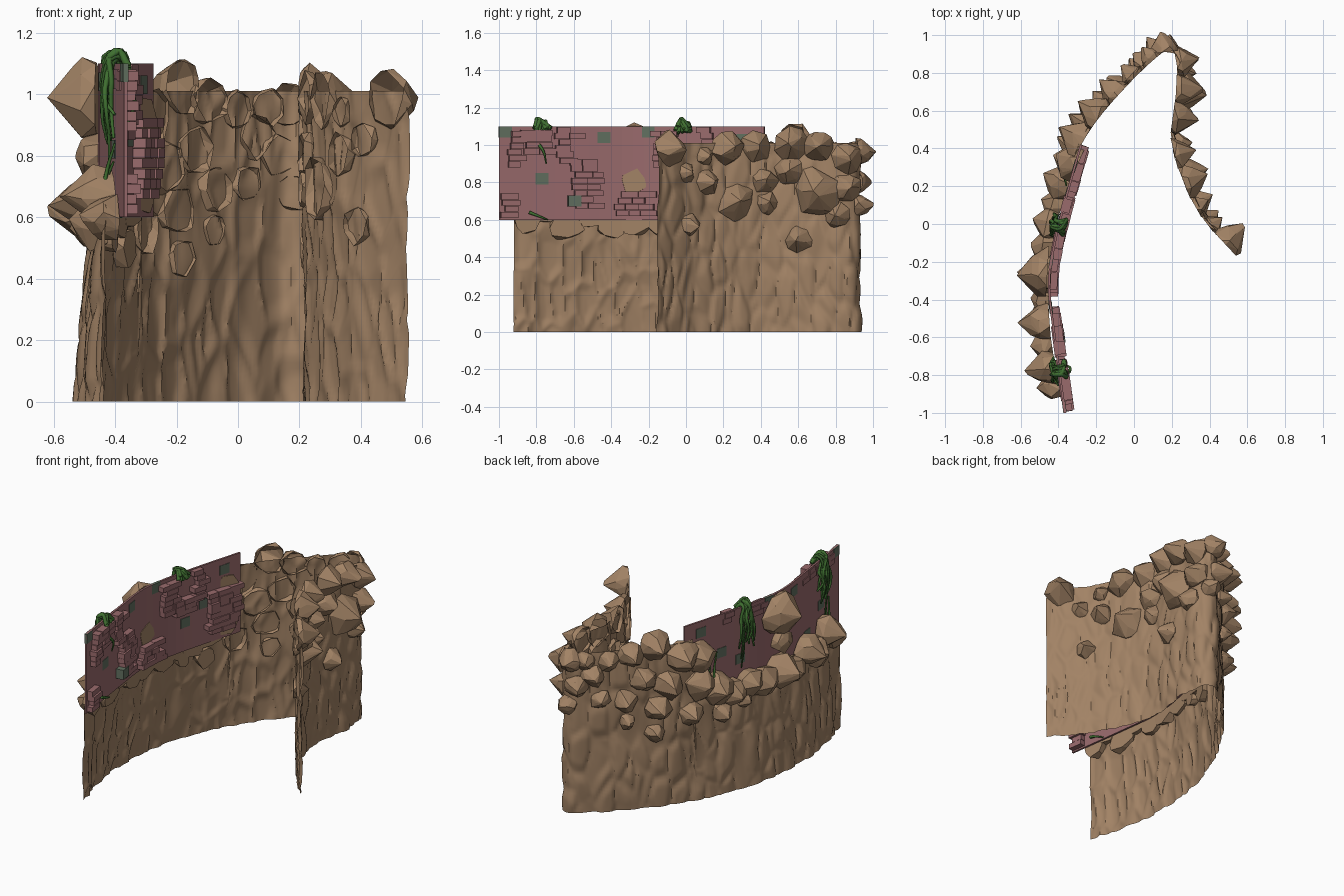
import bpy, bmesh, math, random
from mathutils import Vector, noise
from mathutils.geometry import interpolate_bezier

if "Cube" in bpy.data.objects:
    bpy.data.objects.remove(bpy.data.objects["Cube"])

random.seed(7)
UP = Vector((0, 0, 1))


def material(name, rgb):
    m = bpy.data.materials.new(name)
    m.diffuse_color = (*rgb, 1)
    m.use_nodes = True
    m.node_tree.nodes["Principled BSDF"].inputs["Base Color"].default_value = m.diffuse_color
    return m


ROCK = material("brown rock", (0.36, 0.225, 0.13))
BRICK = material("pink brick", (0.32, 0.145, 0.15))
STONE = material("grey green stone", (0.12, 0.16, 0.115))
VINE = material("vine green", (0.05, 0.16, 0.03))
DARK_VINE = material("dark vine green", (0.035, 0.11, 0.022))


def add_object(name, bm, mat, smooth=None):
    me = bpy.data.meshes.new(name)
    bm.to_mesh(me)
    bm.free()
    ob = bpy.data.objects.new(name, me)
    me.materials.append(mat)
    bpy.context.collection.objects.link(ob)
    if smooth:
        bpy.ops.object.select_all(action='DESELECT')
        ob.select_set(True)
        bpy.context.view_layer.objects.active = ob
        bpy.ops.object.shade_smooth_by_angle(angle=math.radians(smooth))
    return ob


class Path:
    """Smooth plan line sampled by arc length, with an outward normal."""
    def __init__(self, pts):
        p = [Vector((x, y, 0)) for x, y in pts]
        self.pts = []
        for i in range(len(p) - 1):
            a, b = p[max(i - 1, 0)], p[min(i + 2, len(p) - 1)]
            self.pts += interpolate_bezier(p[i], p[i] + (p[i + 1] - a) / 6,
                                           p[i + 1] - (b - p[i]) / 6, p[i + 1], 16)[:-1]
        self.pts.append(p[-1])
        self.len = [0]
        for a, b in zip(self.pts, self.pts[1:]):
            self.len.append(self.len[-1] + (b - a).length)
        self.total = self.len[-1]

    def at(self, s):
        i = 0
        while i < len(self.pts) - 2 and self.len[i + 1] < s:
            i += 1
        a, b = self.pts[i], self.pts[i + 1]
        d = (b - a).normalized()
        return a + d * (s - self.len[i]), Vector((-d.y, d.x, 0)), d

    def s_of_y(self, y, right=False):
        ok = [i for i, p in enumerate(self.pts) if (p.x > 0.19) == right]
        return self.len[min(ok, key=lambda i: abs(self.pts[i].y - y))]

    def s_of_x(self, x):
        ok = [i for i, p in enumerate(self.pts) if p.x < 0.2 and p.y > 0.2]
        return self.len[min(ok, key=lambda i: abs(self.pts[i].x - x))]


cliff = Path([(-0.43, -0.92), (-0.485, -0.6), (-0.495, -0.3), (-0.455, 0), (-0.345, 0.32),
              (-0.22, 0.54), (-0.05, 0.74), (0.1, 0.885), (0.17, 0.925), (0.235, 0.875),
              (0.237, 0.7), (0.215, 0.45), (0.28, 0.22), (0.38, 0.035), (0.548, -0.155)])
wall = Path([(-0.365, -1.0), (-0.42, -0.6), (-0.45, -0.32), (-0.42, -0.1),
             (-0.36, 0.14), (-0.28, 0.42)])

# cliff sheet: lumpy columns of rock, low and leaning under the brick wall
step_s = cliff.s_of_y(0.37)
bm = bmesh.new()
cols, rows = 260, 56
grid = []
for i in range(cols + 1):
    s = cliff.total * i / cols
    p, n, d = cliff.at(s)
    h = 0.64 + 0.04 * noise.noise((s * 9, 3, 0)) if s < step_s else 1.01
    lean = 0.06 * min(1, max(0, (step_s + 0.1 - s) / 0.4)) * min(1, (s + 0.1) / 0.5)
    col = []
    for j in range(rows + 1):
        z = h * j / rows
        q = Vector((s * 11 + 0.3 * noise.noise((s * 5, z * 5, 5)), z * 4.2, 0))
        v = noise.voronoi(q)[0]
        lump = 0.04 * min(v[1] - v[0], 0.35) - 0.002 + 0.014 * noise.noise((s * 8, z * 3, 9))
        lump += lean * (0.5 - j / rows)
        col.append(bm.verts.new(p + n * lump + UP * z))
    grid.append(col)
for a, b in zip(grid, grid[1:]):
    for j in range(rows):
        bm.faces.new((a[j], a[j + 1], b[j + 1], b[j]))
add_object("cliff_face", bm, ROCK, 38)


# boulders: faceted pointed shells growing out of the cliff, open at the back
def boulder(bm, s, z, r, out=1.0, back=0.015):
    p, n, d = cliff.at(s)
    c = p + UP * z
    pts = []
    for rad, o, k in ((1.0, -1, 9), (1.0, 0.15, 8), (0.68, 0.6, 6), (0.16, 1.25, 2)):
        turn = random.uniform(0, 6)
        for i in range(k):
            a = turn + math.tau * i / k + random.uniform(-.25, .25)
            f = rad * r * random.uniform(0.8, 1.15)
            oo = o * r * out * random.uniform(0.85, 1.12) if o > 0 else -back
            pts.append(bm.verts.new(c + d * f * math.cos(a) + UP * f * math.sin(a) + n * oo))
    res = bmesh.ops.convex_hull(bm, input=pts)
    junk = {e for e in res["geom_interior"] + res["geom_unused"]
            if isinstance(e, bmesh.types.BMVert)}
    faces = [f for f in res["geom"] if isinstance(f, bmesh.types.BMFace)]
    if back < 0.03:
        bm.normal_update()
        bmesh.ops.delete(bm, geom=[f for f in faces if f.is_valid and abs(f.normal.dot(n)) > 0.9
                                   and (f.calc_center_median() - p).dot(n) < 0], context='FACES')
    bmesh.ops.delete(bm, geom=[v for v in junk if v.is_valid], context='VERTS')


bm = bmesh.new()
for y, z, r in ((-0.09, 0.98, 0.095), (0.1, 0.94, 0.05), (0.22, 0.98, 0.09), (0.37, 0.99, 0.08),
                (0.57, 1.0, 0.09), (0.72, 0.99, 0.09), (0.86, 0.93, 0.08), (0.0, 0.85, 0.055),
                (0.11, 0.8, 0.07), (0.02, 0.57, 0.06), (0.27, 0.7, 0.1), (0.41, 0.81, 0.07),
                (0.55, 0.86, 0.08), (0.7, 0.74, 0.13), (0.61, 0.5, 0.07), (0.81, 0.62, 0.07),
                (0.44, 0.69, 0.06), (0.86, 0.77, 0.08)):
    boulder(bm, cliff.s_of_y(y, True), z, r)
add_object("right_boulders", bm, ROCK)

bm = bmesh.new()
for x, z, r in ((-0.28, 0.92, 0.1), (-0.19, 1.02, 0.09), (-0.1, 0.98, 0.08), (-0.01, 0.95, 0.06),
                (0.06, 0.86, 0.07), (0.13, 0.8, 0.07), (-0.14, 0.82, 0.08), (-0.07, 0.69, 0.07),
                (0.03, 0.71, 0.06), (-0.19, 0.47, 0.06), (-0.2, 0.62, 0.08), (-0.08, 0.56, 0.05),
                (0.16, 0.96, 0.07), (0.18, 0.68, 0.06), (-0.31, 0.55, 0.08), (-0.24, 0.76, 0.09),
                (0.09, 0.96, 0.06)):
    boulder(bm, cliff.s_of_x(x), z, r, 1.1)
add_object("back_boulders", bm, ROCK)

bm = bmesh.new()
for y, z, r, o in ((-0.85, 0.6, 0.07, 0.8), (-0.76, 0.67, 0.09, 1.0), (-0.64, 0.58, 0.09, 0.6),
                   (-0.52, 0.65, 0.09, 1), (-0.4, 0.57, 0.08, 0.5), (-0.26, 0.62, 0.1, 1.0),
                   (-0.13, 0.6, 0.1, 0.5), (0.0, 0.63, 0.09, 0.7), (0.12, 0.6, 0.08, 0.7),
                   (0.22, 0.66, 0.1, 0.8), (0.33, 0.72, 0.1, 0.7), (0.34, 0.88, 0.1, 0.6),
                   (0.05, 0.54, 0.05, 0.9), (0.2, 0.5, 0.06, 0.9)):
    boulder(bm, cliff.s_of_y(y), z, r, o, 0.045)
s = cliff.s_of_y(-0.27)
boulder(bm, s, 0.99, 0.13, 0.7, 0.034)
boulder(bm, s - 0.02, 0.8, 0.07, 0.4, 0.055)
add_object("left_boulders", bm, ROCK)


# helper: block following the wall, between two arc lengths, heights and offsets
def block(bm, s0, s1, z0, z1, o0, o1):
    v = []
    for s in (s0, s1):
        p, n, d = wall.at(s)
        v.append([bm.verts.new(p + n * o + UP * z)
                  for z, o in ((z0, o0), (z0, o1), (z1, o1), (z1, o0))])
    a, b = v
    bm.faces.new(a)
    bm.faces.new(b[::-1])
    for i in range(4):
        j = (i + 1) % 4
        bm.faces.new((a[i], b[i], b[j], a[j]))


# thin curved brick wall
bm = bmesh.new()
n = 24
for i in range(n):
    block(bm, wall.total * i / n, wall.total * (i + 1) / n, 0.6, 1.1, -0.006, 0.006)
bmesh.ops.remove_doubles(bm, verts=bm.verts, dist=1e-5)
bmesh.ops.recalc_face_normals(bm, faces=bm.faces)
add_object("brick_wall", bm, BRICK, 30)

# raised brick patches (y start, y end, z start, z end)
bm = bmesh.new()
H = 0.033
for y0, y1, z0, z1 in ((-1.0, -0.89, 0.61, 0.75), (-0.96, -0.88, 0.88, 1.1),
                       (-0.88, -0.7, 0.95, 1.1), (-0.72, -0.6, 0.9, 1.1),
                       (-0.63, -0.47, 0.66, 0.92), (-0.38, -0.2, 0.62, 0.75),
                       (-0.18, -0.06, 0.88, 1.1), (-0.08, 0.08, 0.85, 0.96),
                       (0.06, 0.14, 0.9, 1.1), (0.16, 0.38, 0.66, 0.93)):
    z = z0
    while z + H <= z1 + 0.01:
        s = wall.s_of_y(y0) + random.uniform(0, 0.04)
        end = wall.s_of_y(y1) - random.uniform(0, 0.05)
        while s < end:
            w = min(random.uniform(0.06, 0.1), wall.total - s)
            block(bm, s, s + w - 0.002, z, z + H - 0.002,
                  -random.uniform(0.038, 0.052), 0.012 if z > 1.0 else 0.004)
            s += w
        z += H
bmesh.ops.recalc_face_normals(bm, faces=bm.faces)
add_object("raised_bricks", bm, BRICK)

# square grey stones showing on both sides
bm = bmesh.new()
for y, z in ((-0.96, 1.07), (-0.78, 0.82), (-0.59, 0.7), (-0.44, 1.04), (-0.2, 1.07),
             (0.02, 0.78), (0.3, 1.03), (0.16, 0.86)):
    s = wall.s_of_y(y)
    block(bm, max(s - 0.035, 0), s + 0.035, z - 0.03, z + 0.03, -0.054 if y == -0.59 else -0.009, 0.009)
bmesh.ops.recalc_face_normals(bm, faces=bm.faces)
add_object("grey_stones", bm, STONE)


# vines: tubes through a few points given as (along, height, outward)
def vines(name, mat, strands, radius):
    cu = bpy.data.curves.new(name, 'CURVE')
    cu.dimensions = '3D'
    cu.bevel_depth, cu.bevel_resolution, cu.resolution_u = radius, 1, 4
    cu.use_fill_caps = True
    for pts in strands:
        sp = cu.splines.new('BEZIER')
        sp.bezier_points.add(len(pts) - 1)
        for i, (bp, (s, z, o)) in enumerate(zip(sp.bezier_points, pts)):
            p, nrm, d = wall.at(s)
            bp.co = p + nrm * o + UP * z
            bp.handle_left_type = bp.handle_right_type = 'AUTO'
            bp.radius = 1 - 0.6 * i / (len(pts) - 1)
    cu.materials.append(mat)
    bpy.context.collection.objects.link(bpy.data.objects.new(name, cu))


def strand(s, low):
    w = random.uniform
    a = s + w(-.045, .045)
    return [(a, w(1.06, 1.1), -0.035), (s + w(-.03, .03), w(1.115, 1.142), w(-.015, .015)),
            (a, 1.04, w(.015, .045)), (a + w(-.02, .02), (1.04 + low) / 2, w(.015, .045)),
            (a + w(-.03, .03), low, w(.012, .03))]


for label, y in (("front", -0.77), ("middle", 0.0)):
    s = wall.s_of_y(y)
    vines(label + "_vine", VINE, [strand(s, random.uniform(0.84, 0.95)) for _ in range(9)], 0.013)
    vines(label + "_dark_vine", DARK_VINE,
          [strand(s, random.uniform(0.66, 0.9)) for _ in range(4)], 0.01)
low = []
for y, z in ((-0.84, 0.84), (-0.79, 0.78), (0.22, 0.88), (0.26, 0.8)):
    s = wall.s_of_y(y)
    low.append([(s, 0.62, 0.05), (s + 0.02, (z + 0.62) / 2, 0.04), (s - 0.02, z, 0.015)])
low.append([(0.16, 0.64, -0.02), (0.21, 0.62, -0.03), (0.26, 0.6, -0.02)])
low.append([(0.21, 1.0, -0.05), (0.23, 0.97, -0.06), (0.25, 0.9, -0.04)])
vines("low_vines", VINE, low, 0.01)
